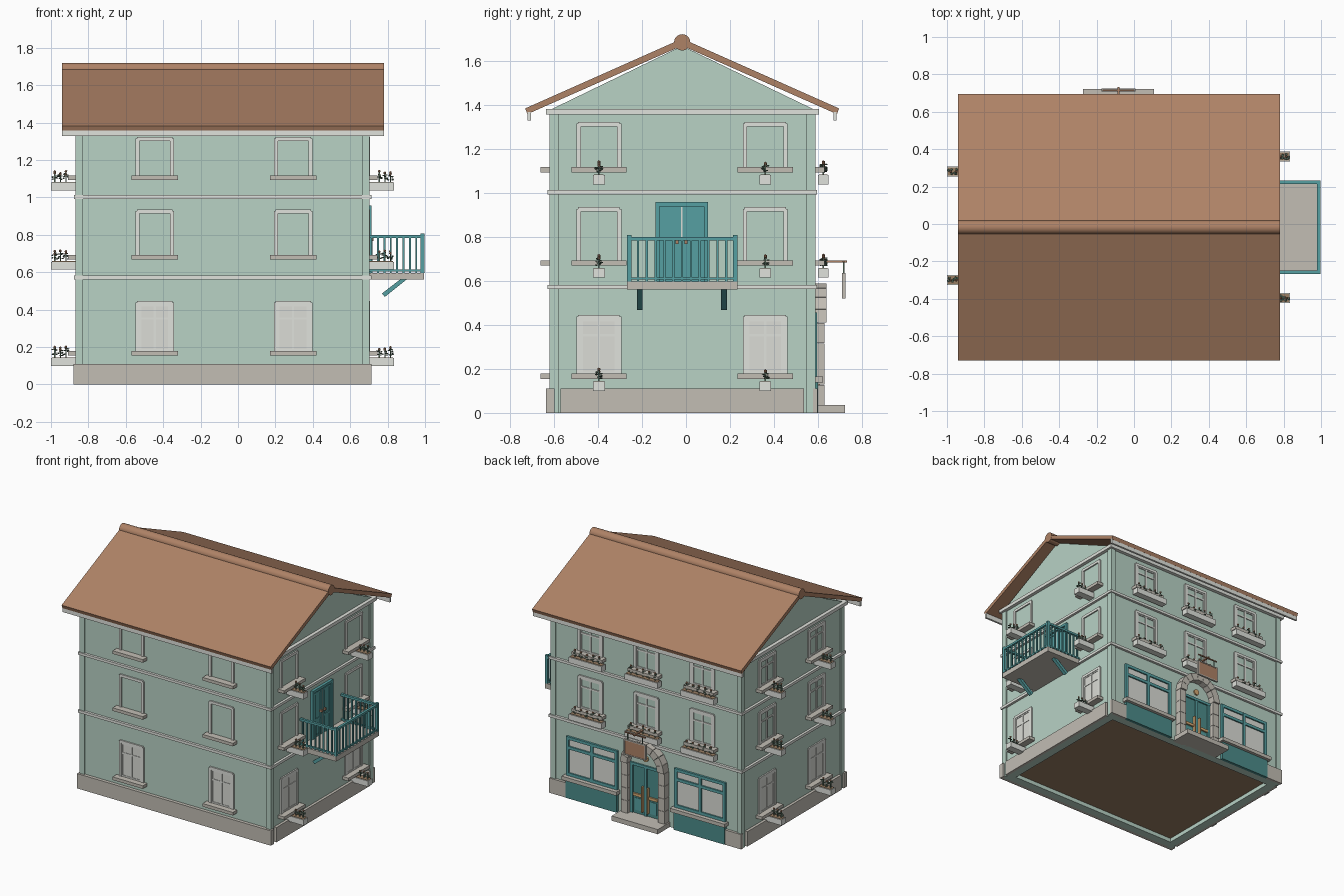
import bpy, bmesh, math, random
from mathutils import Vector, Matrix

if "Cube" in bpy.data.objects:
    bpy.data.objects.remove(bpy.data.objects["Cube"])

random.seed(4)


def material(name, r, g, b):
    lin = [((c / 255 + 0.055) / 1.055) ** 2.4 for c in (r, g, b)]
    m = bpy.data.materials.new(name)
    m.diffuse_color = (*lin, 1)
    m.use_nodes = True
    m.node_tree.nodes["Principled BSDF"].inputs["Base Color"].default_value = m.diffuse_color
    return m


GREEN = material("wall green", 184, 210, 197)
STONE = material("stone grey", 194, 189, 180)
TRIM = material("pale trim", 224, 226, 220)
GLASS = material("pale glass", 219, 220, 214)
TEAL = material("teal paint", 86, 160, 162)
DTEAL = material("dark teal", 76, 140, 138)
TILE = material("clay tile", 174, 130, 102)
FLOOR = material("brown earth", 152, 126, 100)
LEAF = material("leaf", 98, 124, 106)
TAN = material("light wood", 214, 170, 116)

parts = {}


def mesh(name, mat):
    if name not in parts:
        parts[name] = (bmesh.new(), mat)
    return parts[name][0]


def box(name, mat, x0, x1, y0, y1, z0, z1):
    m = Matrix.Translation(((x0 + x1) / 2, (y0 + y1) / 2, (z0 + z1) / 2)) @ Matrix.Diagonal(
        (abs(x1 - x0), abs(y1 - y0), abs(z1 - z0), 1))
    bmesh.ops.create_cube(mesh(name, mat), size=1, matrix=m)


# wall planes; u runs along a wall, d is the distance out from it
WALL = {"front": -0.61, "back": 0.578, "right": 0.695, "left": -0.86}
SPAN = {"front": (-0.86, 0.695), "back": (-0.86, 0.695), "right": (-0.61, 0.578), "left": (-0.61, 0.578)}
CX, CY = -0.083, -0.0175


def point(side, u, d, z):
    s = 1 if side in ("back", "right") else -1
    w = WALL[side] + s * d
    return Vector((w, u, z)) if side in ("right", "left") else Vector((u, w, z))


def wbox(name, mat, side, u0, u1, d0, d1, z0, z1):
    a, b = point(side, u0, d0, z0), point(side, u1, d1, z1)
    box(name, mat, a.x, b.x, a.y, b.y, a.z, b.z)


def prism(name, mat, pts, lo, hi, axis):
    # extrude a flat outline along x or y
    bm = mesh(name, mat)
    mk = (lambda p, t: (t, p[0], p[1])) if axis == "x" else (lambda p, t: (p[0], t, p[1]))
    a = [bm.verts.new(mk(p, lo)) for p in pts]
    b = [bm.verts.new(mk(p, hi)) for p in pts]
    bm.faces.new(a)
    bm.faces.new(b[::-1])
    for i in range(len(pts)):
        j = (i + 1) % len(pts)
        bm.faces.new((a[i], b[i], b[j], a[j]))


# walls with gables, open base ring and floor
prism("walls", GREEN, [(-0.61, 0.1), (0.578, 0.1), (0.578, 1.38), (CY, 1.667), (-0.61, 1.38)], -0.86, 0.695, "x")
for s in WALL:
    wbox("wall_base", GREEN, s, *SPAN[s], -0.06, 0, 0, 0.1)
box("ground_floor", FLOOR, -0.8, 0.635, -0.55, 0.518, 0.03, 0.1)

# corner pilasters
for x0 in (-0.87, 0.664):
    for y0 in (-0.62, 0.548):
        box("corner_pilasters", GREEN, x0, x0 + 0.04, y0, y0 + 0.04, 0, 1.36)

# string courses and cornice
for z0, z1, d in ((0.562, 0.582, 0.018), (0.993, 1.012, 0.018), (1.355, 1.38, 0.026)):
    for s in WALL:
        a, b = SPAN[s]
        e = d if s in ("front", "back") else 0
        wbox("string_courses", TRIM, s, a - e, b + e, 0, d, z0, z1)

# plinth
wbox("plinth", STONE, "front", -0.88, 0.713, 0, 0.025, 0, 0.11)
for s in ("left", "right"):
    wbox("plinth", STONE, s, -0.635, -0.597, 0, 0.02, 0, 0.11)
    wbox("plinth", STONE, s, -0.57, 0.535, 0, 0.02, 0, 0.11)
for k in (-1, 1):
    wbox("plinth", STONE, "back", CX + k * 0.655, CX + k * 0.79, 0, 0.02, 0, 0.11)

# roof slabs, fascia boards and ridge tile
for k in (-1, 1):
    prism("roof", TILE, [(CY, 1.70), (CY + k * 0.713, 1.383), (CY + k * 0.703, 1.357), (CY, 1.668)], -0.94, 0.78, "x")
    box("eave_gutters", TRIM, -0.94, 0.78, CY + k * 0.687, CY + k * 0.702, 1.328, 1.366)
bmesh.ops.create_cone(mesh("ridge_tile", TILE), cap_ends=True, segments=20, radius1=0.037, radius2=0.037, depth=1.722,
                      matrix=Matrix.Translation((-0.08, CY, 1.683)) @ Matrix.Rotation(math.pi / 2, 4, "Y"))

FLOORS = [(0.178, 0.445), (0.692, 0.935), (1.116, 1.322)]


def sash(name, mat, side, u0, u1, z0, z1, t, d):
    # border, centre bar and transom
    c, zt = (u0 + u1) / 2, z0 + (z1 - z0) * 0.68
    for a in (u0, c - t / 2, u1 - t):
        wbox(name, mat, side, a, a + t, 0, d, z0, z1)
    for z in (z0, zt, z1 - t):
        wbox(name, mat, side, u0, u1, 0, d * 0.95, z, z + t)


def window(side, u, floor, bars):
    z0, z1 = FLOORS[floor]
    for k in (-1, 1):
        wbox("window_surrounds", TRIM, side, u + k * 0.082, u + k * 0.102, 0, 0.01, z0, z1 - 0.008)
    wbox("window_surrounds", TRIM, side, u - 0.095, u + 0.095, 0, 0.01, z1 - 0.02, z1)
    wbox("window_sills", STONE, side, u - 0.125, u + 0.125, 0, 0.05, z0 - 0.023, z0)
    if floor == 0:
        wbox("window_panes", GLASS, side, u - 0.083, u + 0.083, 0, 0.003, z0, z1 - 0.02)
    if bars or floor == 0:
        sash("window_sashes", TRIM, side, u - 0.083, u + 0.083, z0, z1 - 0.018, 0.011, 0.007)


def plant(p):
    h = random.uniform(0.04, 0.06)
    box("plants", LEAF, p.x - 0.003, p.x + 0.003, p.y - 0.003, p.y + 0.003, p.z, p.z + h)
    for i in range(4):
        a = random.uniform(0, 6.28)
        q = p + Vector((math.cos(a) * 0.012, math.sin(a) * 0.012, random.uniform(0.3, 0.85) * h))
        bmesh.ops.create_icosphere(mesh("plants", LEAF), subdivisions=1, radius=0.006,
                                   matrix=Matrix.Translation(q) @ Matrix.Diagonal((1.3, 1.3, 0.6, 1)))
    bmesh.ops.create_icosphere(mesh("flowers", TILE), subdivisions=1, radius=0.008,
                               matrix=Matrix.Translation(p + Vector((0, 0, h))))


def planter(side, u, floor):
    # box with a plate of soil on top
    zt = FLOORS[floor][0] - 0.036
    if side == "back":
        a, b, c, d = u - 0.135, u + 0.135, 0.022, 0.07
        spots = [(u + i * 0.05, 0.046) for i in range(-2, 3)]
    else:
        a, b, c, d = u - 0.027, u + 0.027, 0, 0.14
        spots = [(u, 0.06), (u, 0.09), (u, 0.12)]
    wbox("planters", TRIM, side, a, b, c, d, zt - 0.042, zt)
    wbox("planter_soil", FLOOR, side, a + 0.006, b - 0.006, c + 0.005, d - 0.006, zt, zt + 0.003)
    for s, t in spots:
        plant(point(side, s, t, zt))


COLUMNS = {"front": (-0.445, 0.295), "right": (-0.396, 0.36), "left": (-0.30, 0.28),
           "back": (CX - 0.46, CX, CX + 0.46)}
for side, cols in COLUMNS.items():
    for u in cols:
        for f in range(1 if side == "back" else 0, 3):
            window(side, u, f, side in ("back", "left"))
            if side != "front":
                planter(side, u, f)

# balcony slab, struts and railing
box("balcony_slab", STONE, 0.69, 0.995, -0.268, 0.233, 0.56, 0.597)
for y in (-0.21, 0.173):
    prism("balcony_struts", TEAL, [(0.77, 0.487), (0.785, 0.468), (0.90, 0.56), (0.865, 0.56)], y - 0.013, y + 0.013, "y")
Y0, Y1, XR = -0.258, 0.223, 0.987
for z0, z1, t in ((0.605, 0.615, 0.006), (0.784, 0.80, 0.009)):
    box("balcony_rails", TEAL, XR - t, XR + t, Y0, Y1, z0, z1)
    for y in (Y0, Y1):
        box("balcony_rails", TEAL, 0.69, XR, y - t, y + t, z0, z1)
for i in range(1, 12):
    y = Y0 + (Y1 - Y0) * i / 12
    box("balcony_bars", TEAL, XR - 0.005, XR + 0.005, y - 0.005, y + 0.005, 0.597, 0.79)
for y in (Y0, Y1):
    for i in range(9):
        x, t = 0.715 + (XR - 0.715) * i / 8, 0.01 if i == 8 else 0.005
        box("balcony_bars", TEAL, x - t, x + t, y - t, y + t, 0.597, 0.808 if i == 8 else 0.79)

# balcony door
wbox("balcony_door", TEAL, "right", -0.135, 0.10, 0, 0.008, 0.59, 0.94)
wbox("balcony_door_frame", TEAL, "right", -0.138, 0.10, 0, 0.02, 0.938, 0.957)
for a in (-0.138, 0.082):
    wbox("balcony_door_frame", TEAL, "right", a, a + 0.018, 0, 0.019, 0.59, 0.945)
wbox("balcony_door_gap", GLASS, "right", -0.023, -0.017, 0, 0.012, 0.6, 0.935)
for a in (-0.117, -0.013):
    for e in (0, 0.077):
        wbox("balcony_door_frame", TEAL, "right", a + e, a + e + 0.015, 0, 0.014, 0.6, 0.93)
    for z in (0.6, 0.72, 0.915):
        wbox("balcony_door_frame", TEAL, "right", a, a + 0.092, 0, 0.013, z, z + 0.015)
for a in (-0.04, 0.0):
    wbox("balcony_door_knobs", TILE, "right", a - 0.007, a + 0.007, 0.008, 0.03, 0.768, 0.783)

# shop windows
for k in (-1, 1):
    u = CX + k * 0.445
    wbox("shop_glass", GLASS, "back", u - 0.2, u + 0.2, 0, 0.005, 0.17, 0.445)
    sash("shop_frames", TEAL, "back", u - 0.21, u + 0.21, 0.165, 0.455, 0.022, 0.016)
    wbox("shop_sills", STONE, "back", u - 0.225, u + 0.225, 0, 0.045, 0.138, 0.165)
    wbox("shop_panels", DTEAL, "back", u - 0.21, u + 0.21, 0, 0.022, 0.0, 0.138)

# entrance step, stone jambs and arch blocks
box("entrance_step", STONE, CX - 0.19, CX + 0.19, 0.56, 0.722, 0, 0.035)
ZA, RI, RO = 0.41, 0.125, 0.18
for k in (-1, 1):
    for i in range(4):
        z = 0.035 + i * 0.094
        wbox("arch_stones", STONE, "back", CX + k * RI, CX + k * RO, 0, 0.05, z, z + 0.092)
for i in range(9):
    a, b = math.pi * (i + 0.02) / 9, math.pi * (i + 0.98) / 9
    ring = [(RI, a), (RO, a), (RO, b), (RI, b)]
    prism("arch_stones", STONE, [(CX + r * math.cos(t), ZA + r * math.sin(t)) for r, t in ring], 0.575, 0.638, "y")

# entrance door with fanlight
arc = [(CX + 0.126 * math.cos(math.pi * i / 16), ZA + 0.126 * math.sin(math.pi * i / 16)) for i in range(17)]
prism("fanlight", GREEN, arc, 0.575, 0.587, "y")
wbox("entrance_door", DTEAL, "back", CX - 0.126, CX + 0.126, 0, 0.01, 0.035, ZA)
wbox("entrance_frame", TEAL, "back", CX - 0.126, CX + 0.126, 0, 0.02, ZA - 0.02, ZA)
for a in (-0.126, -0.011, 0.104):
    wbox("entrance_frame", TEAL, "back", CX + a, CX + a + 0.022, 0, 0.018, 0.035, ZA - 0.01)
for k in (-1, 1):
    wbox("entrance_panels", TEAL, "back", CX + k * 0.03, CX + k * 0.09, 0, 0.014, 0.06, 0.15)
    wbox("door_handles", TAN, "back", CX + k * 0.018, CX + k * 0.028, 0.01, 0.03, 0.06, 0.25)
    wbox("door_handles", TAN, "back", CX + k * 0.018, CX + k * 0.1, 0.01, 0.022, 0.165, 0.185)
bmesh.ops.create_cone(mesh("fanlight_boss", TAN), cap_ends=True, segments=12, radius1=0.022, radius2=0.022, depth=0.02,
                      matrix=Matrix.Translation((CX, 0.587, 0.46)) @ Matrix.Rotation(math.pi / 2, 4, "X"))

# hanging sign, blank board in a pale frame
box("sign_bracket", TILE, CX - 0.006, CX + 0.006, 0.575, 0.732, 0.682, 0.692)
box("sign_bracket", TILE, CX - 0.085, CX + 0.085, 0.712, 0.72, 0.682, 0.69)
box("sign_board", TILE, CX - 0.085, CX + 0.085, 0.711, 0.721, 0.525, 0.63)
for k in (-1, 1):
    box("sign_chains", LEAF, CX + k * 0.06 - 0.003, CX + k * 0.06 + 0.003, 0.713, 0.719, 0.63, 0.685)
    box("sign_frame", STONE, CX + k * 0.082, CX + k * 0.09, 0.708, 0.724, 0.52, 0.635)
    zc = 0.5775 + k * 0.0535
    box("sign_frame", STONE, CX - 0.09, CX + 0.09, 0.7085, 0.7235, zc - 0.004, zc + 0.004)

# turn every part into an object
for name, (bm, mat) in parts.items():
    bmesh.ops.recalc_face_normals(bm, faces=bm.faces[:])
    me = bpy.data.meshes.new(name)
    bm.to_mesh(me)
    bm.free()
    me.materials.append(mat)
    ob = bpy.data.objects.new(name, me)
    bpy.context.collection.objects.link(ob)
    if name == "ridge_tile":
        for p in me.polygons:
            p.use_smooth = len(p.vertices) == 4
